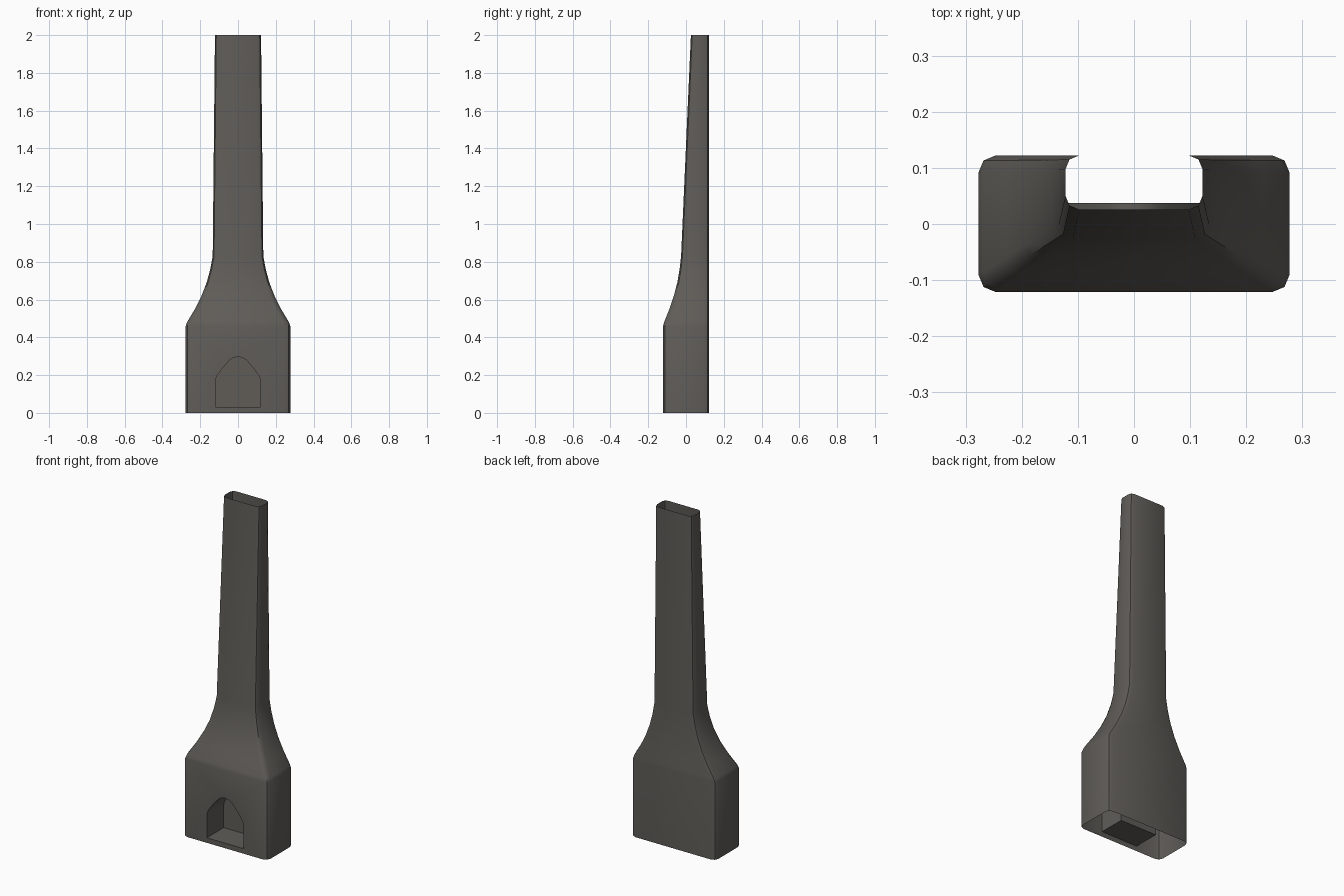
import bpy, bmesh, math

if "Cube" in bpy.data.objects:
    bpy.data.objects.remove(bpy.data.objects["Cube"])

mat = bpy.data.materials.new("dark warm grey stone")
mat.diffuse_color = (0.115, 0.108, 0.097, 1)
mat.use_nodes = True
mat.node_tree.nodes["Principled BSDF"].inputs["Base Color"].default_value = mat.diffuse_color

BACK, FRONT = 0.122, -0.121
ARCH_DEPTH_Y = 0.037

# height, half width, front y, corner radius
LEVELS = [(0, .277, FRONT, .03), (.46, .277, FRONT, .03), (.48, .27, -.116, .03),
          (.55, .228, -.088, .029), (.62, .193, -.064, .028), (.69, .166, -.046, .027),
          (.76, .147, -.034, .026), (.83, .134, -.026, .025), (2, .122, .026, .024)]

# right half of the fireplace arch, from floor to crown
ARCH = [(.12, .03), (.12, .16), (.117, .18), (.11, .197), (.085, .232), (.06, .262),
        (.042, .281), (.022, .293), (0, .297)]


def section(z, hw, front, r):
    """Rectangle with two-step rounded corners; starts on the front edge."""
    pts = []
    for sx, y, sy, a0 in ((1, front, -1, -90), (1, BACK, 1, 0), (-1, BACK, 1, 90), (-1, front, -1, 180)):
        cx, cy = sx * (hw - r), y - sy * r
        for k in range(3):
            a = math.radians(a0 + 45 * k)
            pts.append((cx + r * math.cos(a), cy + r * math.sin(a), z))
    return pts


bm = bmesh.new()

# tapering shaft walls, open at top and bottom
rings = [[bm.verts.new(p) for p in section(*lv)] for lv in LEVELS]
n = len(rings[0])
for i, (lo, hi) in enumerate(zip(rings, rings[1:])):
    for j in range(n):
        k = (j + 1) % n
        if i == 0 and j == n - 1:
            continue  # front panel is filled around the arch below
        bm.faces.new((lo[j], lo[k], hi[k], hi[j]))

# front panel with arched opening
outline = ARCH + [(-x, z) for x, z in reversed(ARCH[:-1])]
rim = [bm.verts.new((x, FRONT, z)) for x, z in outline]
inner = [bm.verts.new((x, ARCH_DEPTH_Y, z)) for x, z in outline]
m = len(rim)
panel = [rings[0][-1], rings[0][0], rings[1][0], rings[1][-1]]


def edge(a, b):
    return bm.edges.get((a, b)) or bm.edges.new((a, b))


edges = [edge(panel[j], panel[(j + 1) % 4]) for j in range(4)]
edges += [edge(rim[j], rim[(j + 1) % m]) for j in range(m)]
bmesh.ops.triangle_fill(bm, edges=edges, use_beauty=True, normal=(0, -1, 0))

# fireplace niche walls and back
for j in range(m):
    k = (j + 1) % m
    bm.faces.new((rim[k], rim[j], inner[j], inner[k]))
bm.faces.new(inner)

bmesh.ops.recalc_face_normals(bm, faces=bm.faces)
bm.normal_update()
# make sure the shell faces outward
back = max(bm.faces, key=lambda f: f.calc_center_median().y)
if back.normal.y < 0:
    bmesh.ops.reverse_faces(bm, faces=bm.faces)

me = bpy.data.meshes.new("chimney")
bm.to_mesh(me)
bm.free()
me.materials.append(mat)
ob = bpy.data.objects.new("chimney", me)
bpy.context.collection.objects.link(ob)
bpy.context.view_layer.objects.active = ob
ob.select_set(True)
bpy.ops.object.shade_smooth_by_angle(angle=math.radians(40))
